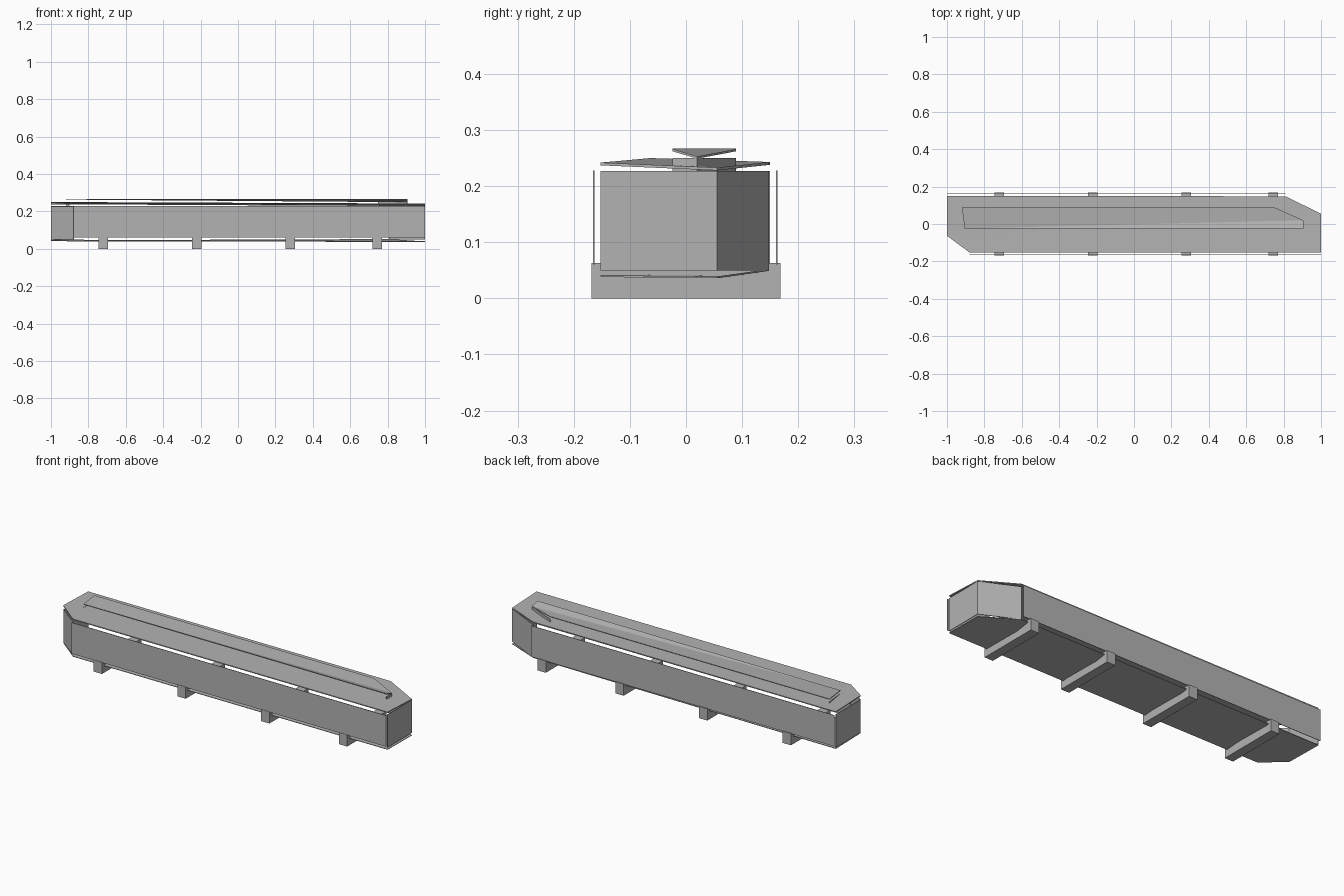
import bpy, bmesh

if "Cube" in bpy.data.objects:
    bpy.data.objects.remove(bpy.data.objects["Cube"])

mat = bpy.data.materials.new("mid grey")
mat.diffuse_color = (0.45, 0.45, 0.45, 1)
mat.use_nodes = True
mat.node_tree.nodes["Principled BSDF"].inputs["Base Color"].default_value = mat.diffuse_color


def make(name, verts, faces, offset=None):
    """Flat sheet, given thickness by extruding its faces along offset."""
    bm = bmesh.new()
    vs = [bm.verts.new(v) for v in verts]
    fs = [bm.faces.new([vs[i] for i in f]) for f in faces]
    if offset:
        ext = bmesh.ops.extrude_face_region(bm, geom=fs, use_keep_orig=True)
        moved = [g for g in ext["geom"] if isinstance(g, bmesh.types.BMVert)]
        bmesh.ops.translate(bm, verts=moved, vec=offset)
    bmesh.ops.recalc_face_normals(bm, faces=bm.faces[:])
    me = bpy.data.meshes.new(name)
    bm.to_mesh(me)
    bm.free()
    me.materials.append(mat)
    ob = bpy.data.objects.new(name, me)
    bpy.context.collection.objects.link(ob)
    return ob


def wall(name, a, b, z0, z1, offset):
    """Upright thin panel between two plan points."""
    make(name, [(*a, z0), (*b, z0), (*b, z1), (*a, z1)], [(0, 1, 2, 3)], offset)


# hexagonal plan outline, starting at back left and going anticlockwise
plan = [(-1, .15), (-1, -.063), (-.88, -.152), (1, -.152), (1, .055), (.81, .148)]
creased = [(1, 2, 3, 4), (0, 1, 4, 5)]

# warped lid and floor
lid_z = [.238, .245, .237, .237, .228, .238]
floor_z = [.042, .046, .038, .038, .036, .049]
make("lid", [(*p, z) for p, z in zip(plan, lid_z)], creased, (0, 0, .005))
make("floor", [(*p, z) for p, z in zip(plan, floor_z)], creased, (0, 0, .003))

# end walls with their angled corners
wall("left_end", plan[0], plan[1], .05, .227, (.003, 0, 0))
wall("left_corner", plan[1], plan[2], .05, .227, (.002, .003, 0))
wall("right_end", plan[3], plan[4], .05, .227, (-.003, 0, 0))
wall("right_corner", plan[4], plan[5], .05, .227, (-.002, -.003, 0))

# long side panels set just outside the outline
wall("front_panel", (-.88, -.163), (1, -.163), .06, .228, (0, -.003, 0))
wall("back_panel", (-1, .160), (.81, .160), .06, .228, (0, .003, 0))

# raised plate on the lid, dipping at its cut corner
top = [(-.92, .089), (-.905, -.024), (.905, -.024), (.905, .02), (.75, .089)]
top_z = [.263, .263, .262, .249, .262]
make("top_plate", [(*p, z) for p, z in zip(top, top_z)],
     [(1, 2, 3), (0, 1, 3, 4)], (0, 0, .004))
wall("top_left_end", top[0], top[1], .232, .25, (.003, 0, 0))
wall("top_right_end", top[2], top[3], .227, .25, (-.003, 0, 0))
wall("top_right_corner", top[3], top[4], .227, .25, (-.002, -.003, 0))

# cross battens underneath
for i, x in enumerate((-.72, -.22, .28, .745)):
    w = .025
    make(f"batten_{i + 1}",
         [(x - w, -.168, 0), (x + w, -.168, 0), (x + w, .168, 0), (x - w, .168, 0)],
         [(0, 1, 2, 3)], (0, 0, .063))
